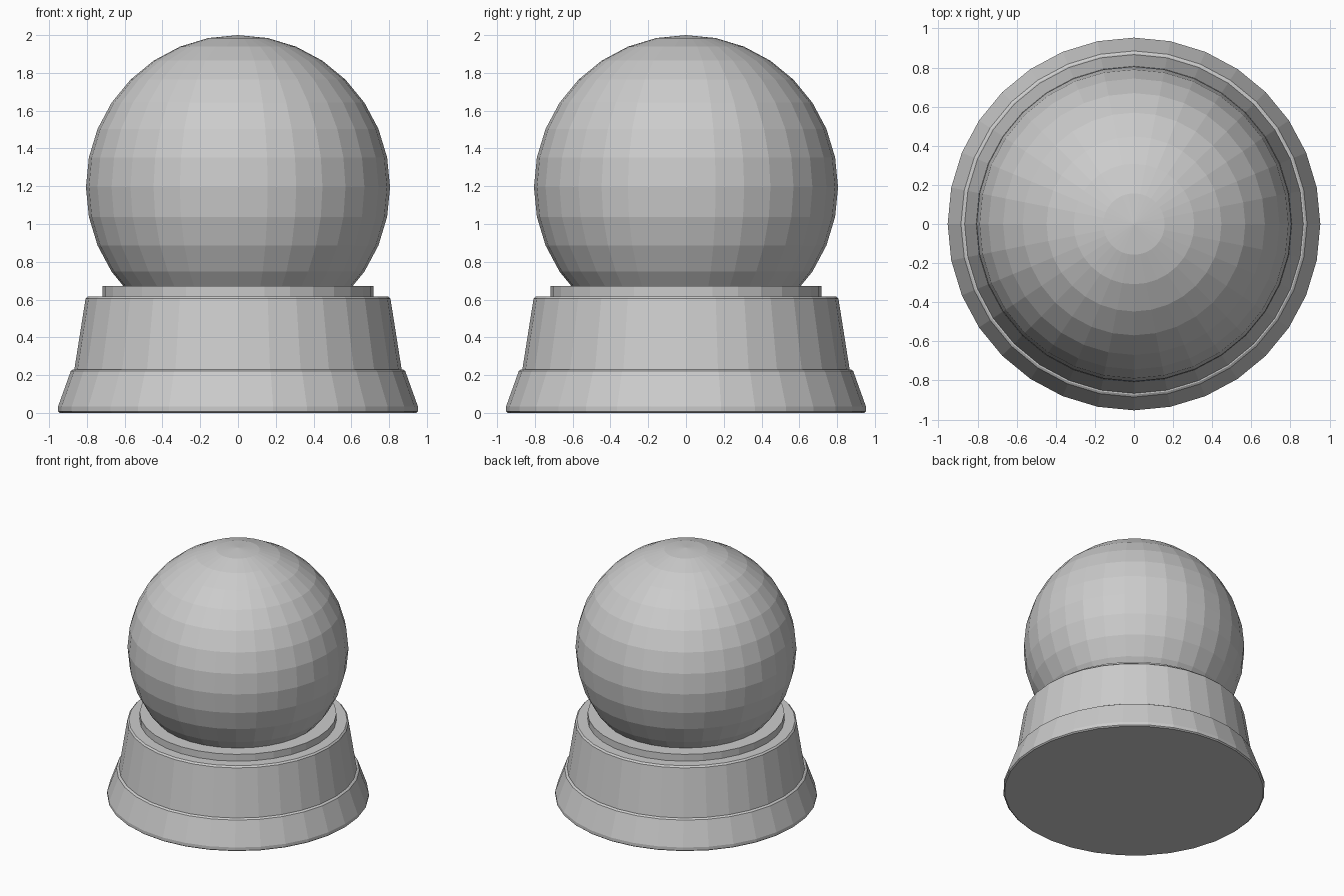
import bpy, bmesh
from math import cos, sin, tau

if "Cube" in bpy.data.objects:
    bpy.data.objects.remove(bpy.data.objects["Cube"])

SIDES = 32


def turned(name, profile):
    """Closed flat-faced solid turned around z from (radius, height) points."""
    bm = bmesh.new()
    rings = [[bm.verts.new((r * cos(tau * i / SIDES), r * sin(tau * i / SIDES), z))
              for i in range(SIDES)] for r, z in profile]
    for low, high in zip(rings, rings[1:]):
        for i in range(SIDES):
            j = (i + 1) % SIDES
            bm.faces.new((low[i], low[j], high[j], high[i]))
    bm.faces.new(rings[0][::-1])
    bm.faces.new(rings[-1])
    mesh = bpy.data.meshes.new(name)
    bm.to_mesh(mesh)
    bm.free()
    obj = bpy.data.objects.new(name, mesh)
    bpy.context.collection.objects.link(obj)
    return obj


# Flared foot with a small chamfer at the top and bottom
turned("foot", [(0.943, 0), (0.953, 0.008), (0.953, 0.033),
                (0.885, 0.222), (0.873, 0.23)])

# Tapered pedestal with chamfered top edge
turned("pedestal", [(0.868, 0.22), (0.807, 0.605), (0.795, 0.617)])

# Collar that holds the globe
turned("collar", [(0.717, 0.60), (0.717, 0.672)])

# Faceted globe, sunk into the collar
bpy.ops.mesh.primitive_uv_sphere_add(segments=SIDES, ring_count=16,
                                     radius=0.805, location=(0, 0, 1.195))
bpy.context.object.name = "globe"
